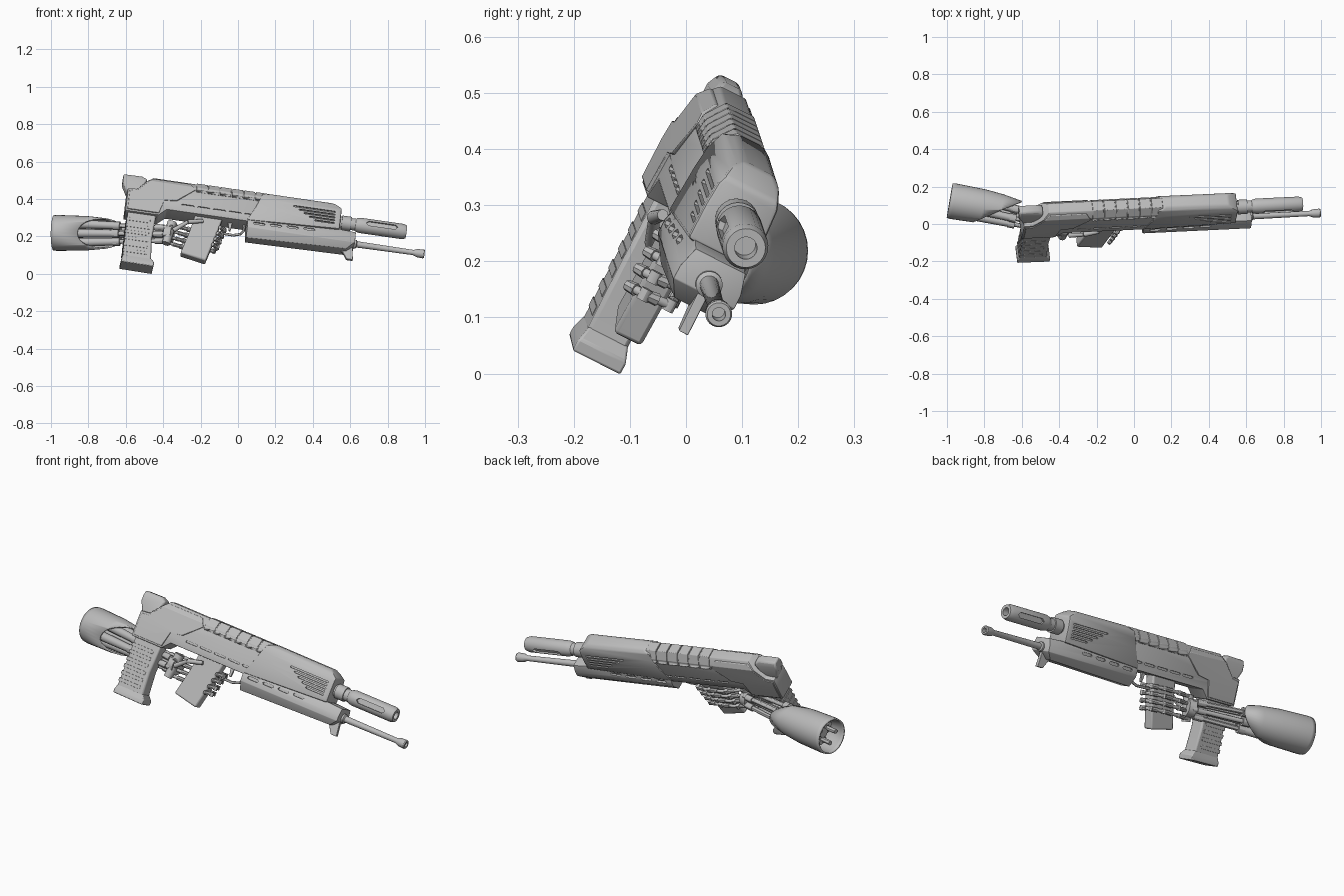
import bpy, bmesh, math
from mathutils import Vector, Matrix

if "Cube" in bpy.data.objects:
    bpy.data.objects.remove(bpy.data.objects["Cube"])

# One plain grey for everything
grey = bpy.data.materials.new("plain_grey")
grey.use_nodes = True
COL = (0.5, 0.5, 0.5, 1)
grey.diffuse_color = COL
grey.node_tree.nodes["Principled BSDF"].inputs["Base Color"].default_value = COL

# Weapon frame: local x along barrel, y across, z up; rolled and pitched
U = Vector((0.99, 0.047, -0.1425)).normalized()
W = Vector((0, 0.45, 0.89))
W = (W - U * W.dot(U)).normalized()
V = W.cross(U)
GUN = Matrix.Translation((0, 0.064, 0.353)) @ Matrix((U, V, W)).transposed().to_4x4()
WORLD = Matrix.Identity(4)
parts = []


def finish(name, bm, mat=GUN, bevel=0):
    bmesh.ops.recalc_face_normals(bm, faces=bm.faces)
    me = bpy.data.meshes.new(name)
    bm.to_mesh(me)
    bm.free()
    me.materials.append(grey)
    ob = bpy.data.objects.new(name, me)
    bpy.context.collection.objects.link(ob)
    ob.matrix_world = mat
    if bevel:
        m = ob.modifiers.new("Bevel", "BEVEL")
        m.width, m.segments, m.limit_method = bevel, 2, "ANGLE"
    parts.append(ob)
    return ob


def slab(bm, pts, y0, y1):
    """Side profile in x-z pulled from y0 to y1."""
    a = [bm.verts.new((x, y0, z)) for x, z in pts]
    b = [bm.verts.new((x, y1, z)) for x, z in pts]
    bm.faces.new(a)
    bm.faces.new(b[::-1])
    for i in range(len(pts)):
        j = (i + 1) % len(pts)
        bm.faces.new((a[i], b[i], b[j], a[j]))


def prism(name, pts, w, chops=(), bevel=0.004):
    """Symmetric slab, its cross-section trimmed along mirrored y-z lines."""
    bm = bmesh.new()
    slab(bm, pts, -w, w)
    bmesh.ops.recalc_face_normals(bm, faces=bm.faces)
    for y1, z1, y2, z2 in chops:
        for s in (1, -1):
            bmesh.ops.bisect_plane(
                bm, geom=bm.verts[:] + bm.edges[:] + bm.faces[:], clear_outer=True,
                plane_co=(0, s * y1, z1), plane_no=(0, s * (z2 - z1), y1 - y2))
            bmesh.ops.holes_fill(bm, edges=bm.edges, sides=0)
    return finish(name, bm, bevel=bevel)


def lathe(name, prof, p=(0, 0, 0), d=(1, 0, 0), mat=GUN, n=20, capped=True):
    """Turned part: (distance, radius) pairs along direction d from p."""
    p, d = Vector(p), Vector(d).normalized()
    q = d.to_track_quat("X", "Z")
    bm = bmesh.new()
    rings = [[bm.verts.new(p + q @ Vector((t, r * math.cos(k * math.tau / n), r * math.sin(k * math.tau / n))))
              for k in range(n)] for t, r in prof]
    for a, b in zip(rings, rings[1:]):
        for k in range(n):
            j = (k + 1) % n
            bm.faces.new((a[k], a[j], b[j], b[k]))
    if capped:
        bm.faces.new(rings[0][::-1])
        bm.faces.new(rings[-1])
    return finish(name, bm, mat)


def rod(name, p, q, r, r2=None, mat=GUN, n=12):
    d = Vector(q) - Vector(p)
    return lathe(name, [(0, r), (d.length, r2 or r)], p, d, mat, n)


def cut_slots(ob, slots, y, depth=0.012):
    """Sink elongated slots (x, z, length, height) into both sides."""
    bm = bmesh.new()
    for x, z, l, h in slots:
        e, k = l / 2, h / 2
        pts = [(x - e, z), (x - e + k, z - k), (x + e - k, z - k),
               (x + e, z), (x + e - k, z + k), (x - e + k, z + k)]
        for s in (1, -1):
            slab(bm, pts, s * (y - depth), s * (y + 0.03))
    cutter = finish("slot_cutter", bm)
    cutter.hide_render = True
    parts.remove(cutter)
    m = ob.modifiers.new("Slots", "BOOLEAN")
    m.object, m.solver = cutter, "EXACT"
    bpy.context.view_layer.objects.active = ob
    bpy.context.view_layer.update()
    for mod in [md.name for md in ob.modifiers]:
        bpy.ops.object.modifier_apply(modifier=mod)
    bpy.data.objects.remove(cutter)


# Receiver with magazine well
roof = [(0.057, -0.05, 0.053, 0.055), (0.053, 0.055, 0.026, 0.092)]
receiver = prism("receiver", [(-.6, -.005), (-.55, 0), (-.47, .092), (.16, .088), (.16, -.1),
                              (-.38, -.1), (-.42, -.14), (-.6, -.14)], 0.057, roof)
cut_slots(receiver, [(-.27 + .085 * i, -.06, .07, .01) for i in range(5)], 0.056, 0.006)
prism("rear_side_panel", [(-.59, -.015), (-.55, -.01), (-.47, .08), (-.27, .08), (-.24, .04),
                          (-.33, -.04), (-.4, -.05), (-.42, -.13), (-.59, -.13)], 0.063,
      [(0.063, -.05, .056, .06), (0.056, .058, .03, .094)], 0.002)
prism("butt_block", [(-.63, .094), (-.53, .096), (-.5, .08), (-.53, -.02), (-.6, -.02), (-.63, .04)],
      0.032, [(0.032, .07, .02, .096)], 0.008)

# Ribbed top cover
for i in range(6):
    x = -.235 + .064 * i
    prism("top_rib", [(x, .03), (x + .059, .03), (x + .059, .095), (x, .095)], 0.057,
          [(0.057, .03, .055, .057), (0.055, .057, .028, .095)], 0.002)

# Front cover with louvers
cover = prism("front_cover", [(.12, .08), (.16, .096), (.5, .094), (.55, .06), (.55, -.07),
                              (.05, -.095), (.09, -.01)], 0.062,
              [(0.062, 0, .059, .045), (0.059, .045, .047, .08), (0.047, .08, .026, .097)], 0.008)
cut_slots(cover, [((.29 + .03 * i + .52) / 2, .028 - .017 * i, .23 - .03 * i, .008) for i in range(5)],
          0.06, 0.008)

# Lower fore-end, slots and front fin
fore = prism("fore_end", [(.055, -.085), (.56, -.066), (.64, -.07), (.64, -.135), (.6, -.17), (.06, -.185)],
             0.061, [(0.03, -.185, .062, -.135), (0.061, -.11, .05, -.07)], 0.005)
cut_slots(fore, [(.12 + .09 * i, -.107 + .004 * i, .065, .014) for i in range(4)], 0.06, 0.01)
prism("fin", [(.56, -.16), (.63, -.11), (.643, -.215), (.608, -.215), (.585, -.178)], 0.009, bevel=0.002)

# Upper barrel with slotted muzzle shroud
muzzle = lathe("upper_barrel", [(.5, .032), (.56, .032), (.56, .039), (.61, .039), (.61, .032), (.635, .032),
                                (.64, .036), (.66, .041), (.89, .041), (.91, .035), (.91, .02), (.86, .02)], n=24)
cut_slots(muzzle, [(.775, 0, .17, .026)], 0.04, 0.011)

# Lower barrel
lathe("lower_barrel", [(.6, .024), (.65, .024), (.655, .017), (.96, .014), (.98, .022), (1.015, .024),
                       (1.02, .021), (1.02, .012), (.98, .012)], (0, 0, -.116))

# Magazine with raised ribs and flared foot
prism("magazine", [(-.585, -.1), (-.43, -.1), (-.44, -.28), (-.43, -.42), (-.585, -.42)], 0.04, bevel=0.008)
prism("magazine_foot", [(-.583, -.395), (-.432, -.395), (-.413, -.42), (-.415, -.445), (-.59, -.442), (-.59, -.42)],
      0.048, [(0.048, -.425, .039, -.395)], 0.004)
for i in range(6):
    z = -.17 - .038 * i
    prism("magazine_rib", [(-.588, z), (-.46, z), (-.46, z - .018), (-.588, z - .018)], 0.0415, bevel=0.001)

# Pistol grip, trigger and guard
prism("grip", [(-.225, -.09), (-.076, -.09), (-.1, -.2), (-.139, -.355), (-.278, -.328), (-.245, -.2)],
      0.028, bevel=0.008)
prism("trigger", [(-.045, -.09), (-.02, -.09), (-.025, -.145), (-.035, -.145)], 0.006, bevel=0.002)
loop = [(-.1, -.165), (-.01, -.168), (.03, -.155), (.045, -.13), (.045, -.09)]
for (x1, z1), (x2, z2) in zip(loop, loop[1:]):
    rod("trigger_guard", (x1, 0, z1), (x2, 0, z2), 0.007)

# Mechanical hand: four jointed fingers wrapped round the grip
for i in range(4):
    z = -.148 - .036 * i
    g = -.155 + .25 * (z + .1)
    path = [(g - .17, .02, z), (g - .08, .045, z), (g + .02, .047, z), (g + .095, .035, z - .004),
            (g + .108, -.015, z - .006), (g + .08, -.048, z - .008)]
    for p, q in zip(path, path[1:]):
        rod("finger_bone", p, q, 0.009, 0.007)
        rod("finger_joint", (p[0], p[1], p[2] - .011), (p[0], p[1], p[2] + .011), 0.011)
        mid = [(a + b) / 2 for a, b in zip(p, q)]
        rod("finger_sleeve", mid, q, 0.012, 0.01, n=8)
    rod("palm_rod", (-.345, -.012 + .006 * i, -.18 - .02 * i), path[0], 0.012)
for p, q in (((-.33, -.02, -.2), (-.26, -.045, -.15)), ((-.26, -.045, -.15), (-.18, -.042, -.13))):
    rod("thumb_bone", p, q, 0.013, 0.01)
rod("palm_plate", (-.34, .01, -.14), (-.36, .01, -.27), 0.026, 0.022)

# Forearm: rods converging from the cuff to the wrist
A, B = Vector((-.985, .125, .219)), Vector((-.37, -.02, .212))
d = (B - A).normalized()
side = Vector((0, 0, 1)).cross(d).normalized()
up = d.cross(side)
for i in range(5):
    t = math.radians(36 + 72 * i)
    off = side * math.cos(t) + up * math.sin(t)
    p, q = A + d * .03 + off * .055, B + off * .036
    at = lambda f: p.lerp(q, f)
    rod("forearm_rod", p, q, 0.012, mat=WORLD)
    rod("forearm_piston", at(.1), at(.5), 0.025, 0.02, mat=WORLD)
    rod("piston_collar", at(.5), at(.56), 0.023, mat=WORLD)
    rod("rod_clevis", at(.88), at(.96), 0.017, mat=WORLD)
rod("forearm_core", A + d * .06, B, 0.026, 0.016, mat=WORLD)
rod("wrist_ring", B - d * .02, B + d * .02, 0.045, mat=WORLD, n=20)

# Cuff shell, open at the back and cut on a slant in front
shell = lathe("forearm_shell", [(0, .09), (.02, .092), (.18, .088), (.28, .078), (.38, .06)],
              A, d + side * .06, WORLD, 32, capped=False)
bm = bmesh.new()
bm.from_mesh(shell.data)
bmesh.ops.bisect_plane(bm, geom=bm.verts[:] + bm.edges[:] + bm.faces[:], clear_outer=True,
                       plane_co=A + d * .135 - side * .09, plane_no=d * .165 - side * .23)
bm.to_mesh(shell.data)
bm.free()
m = shell.modifiers.new("Thickness", "SOLIDIFY")
m.thickness, m.offset = 0.008, 0

# Smooth shading with sharp edges kept
bpy.ops.object.select_all(action="DESELECT")
for ob in parts:
    ob.select_set(True)
bpy.context.view_layer.objects.active = parts[0]
bpy.ops.object.shade_smooth_by_angle(angle=math.radians(30))
